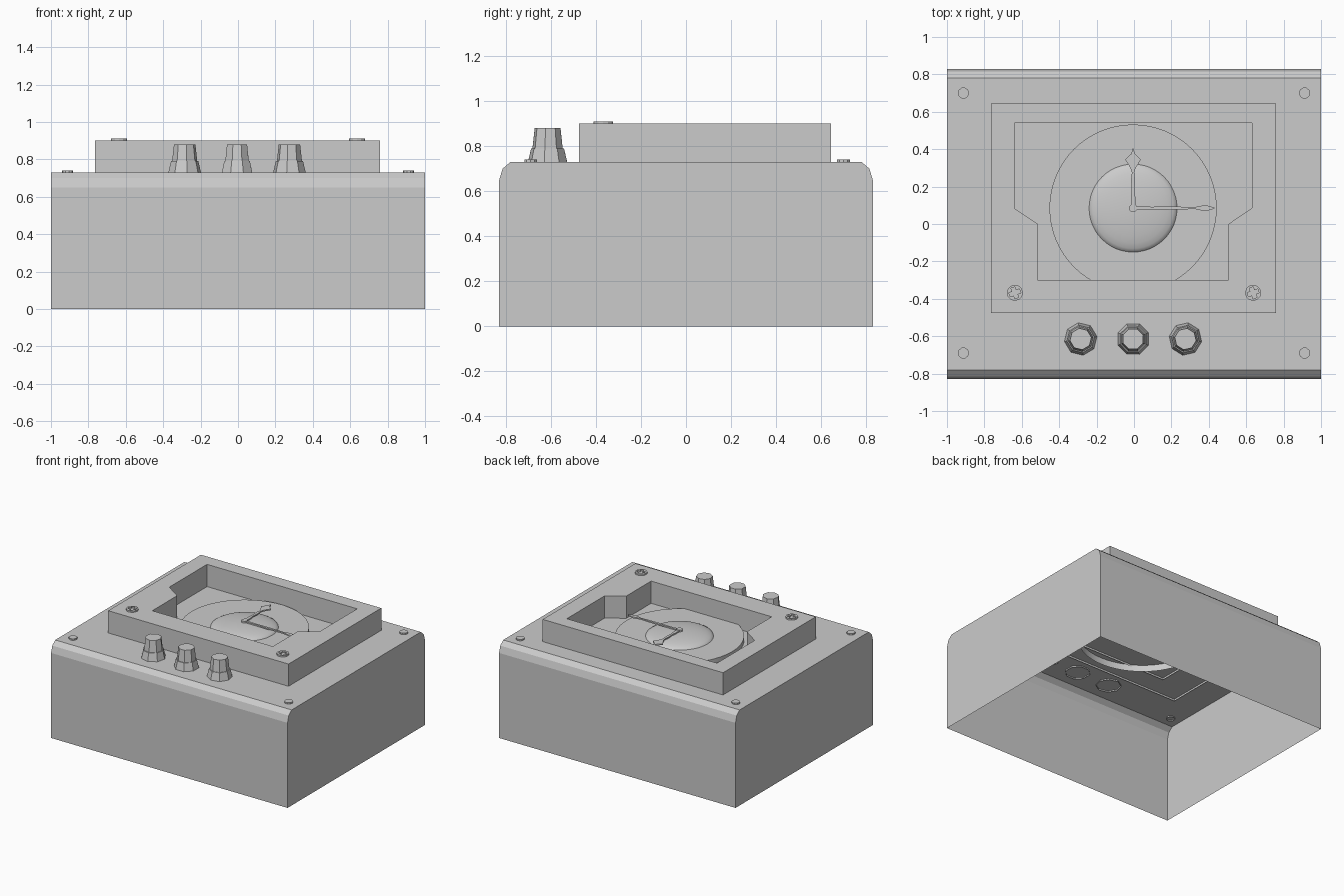
import bpy, bmesh, math
from mathutils import Vector

if "Cube" in bpy.data.objects:
    bpy.data.objects.remove(bpy.data.objects["Cube"])

grey = bpy.data.materials.new("plain_grey")
grey.diffuse_color = (0.6, 0.6, 0.6, 1)
grey.use_nodes = True
grey.node_tree.nodes["Principled BSDF"].inputs["Base Color"].default_value = grey.diffuse_color


def finish(name, bm, smooth=False):
    me = bpy.data.meshes.new(name)
    bm.to_mesh(me)
    bm.free()
    me.materials.append(grey)
    ob = bpy.data.objects.new(name, me)
    bpy.context.collection.objects.link(ob)
    if smooth:
        bpy.ops.object.select_all(action='DESELECT')
        ob.select_set(True)
        bpy.context.view_layer.objects.active = ob
        bpy.ops.object.shade_smooth_by_angle(angle=math.radians(35))
    return ob


def circle(cx, cy, r, n, turn=0.0):
    return [(cx + r * math.cos(turn + math.tau * i / n),
             cy + r * math.sin(turn + math.tau * i / n)) for i in range(n)]


def wall(bm, low, high):
    n = len(low)
    for i in range(n):
        j = (i + 1) % n
        bm.faces.new((low[i], low[j], high[j], high[i]))


def prism(name, outer, z0, z1, hole=None, smooth=False):
    """Upright walls with a top cap, open below; outlines run counter-clockwise."""
    bm = bmesh.new()
    edges = []
    for loop in [outer] + ([hole[::-1]] if hole else []):
        low = [bm.verts.new((x, y, z0)) for x, y in loop]
        high = [bm.verts.new((x, y, z1)) for x, y in loop]
        wall(bm, low, high)
        edges += [bm.edges.get((high[i - 1], high[i])) for i in range(len(high))]
    if hole:
        bmesh.ops.triangle_fill(bm, use_beauty=True, use_dissolve=False,
                                edges=edges, normal=Vector((0, 0, 1)))
    else:
        bm.faces.new(high)
    return finish(name, bm, smooth)


def lathe(name, cx, cy, rings, n, turn=0.0, smooth=False):
    """Stack of (radius, z) rings with a cap on the last one."""
    bm = bmesh.new()
    prev = None
    for r, z in rings:
        cur = [bm.verts.new((x, y, z)) for x, y in circle(cx, cy, r, n, turn)]
        if prev:
            wall(bm, prev, cur)
        prev = cur
    bm.faces.new(prev)
    return finish(name, bm, smooth)


# Case: bevelled side profile run along x, open underneath
half = [(0.83, 0), (0.83, 0.65), (0.815, 0.70), (0.78, 0.73)]
profile = half + [(-y, z) for y, z in reversed(half)]
bm = bmesh.new()
right = [bm.verts.new((1, y, z)) for y, z in profile]
left = [bm.verts.new((-1, y, z)) for y, z in profile]
for i in range(len(profile) - 1):
    bm.faces.new((right[i], right[i + 1], left[i + 1], left[i]))
bm.faces.new(right)
bm.faces.new(left[::-1])
finish("case", bm)

# Raised frame with stepped window
window = [(-0.515, -0.30), (0.505, -0.30), (0.505, 0.0), (0.63, 0.085),
          (0.63, 0.54), (-0.64, 0.54), (-0.64, 0.085), (-0.515, 0.0)]
prism("frame", [(-0.765, -0.475), (0.76, -0.475), (0.76, 0.645), (-0.765, 0.645)],
      0.715, 0.90, window)

# Dial disc and its central dome
cx, cy = -0.005, 0.085
prism("dial_disc", circle(cx, cy, 0.447, 64), 0.68, 0.765, smooth=True)
dome = [(0.238 * math.cos(a), 0.76 + 0.045 * math.sin(a))
        for a in [math.radians(d) for d in (0, 12, 25, 38, 51, 64, 76, 86)]]
lathe("dial_dome", cx, cy, dome, 48, smooth=True)


# Hands: mirrored outline of (distance, half width) along a direction
def hand(name, outline, angle, z):
    pts = [(d, -w) for d, w in outline] + [(d, w) for d, w in reversed(outline)]
    c, s = math.cos(angle), math.sin(angle)
    prism(name, [(cx + d * c - w * s, cy + d * s + w * c) for d, w in pts], z - 0.01, z)


hand("hour_hand", [(0, 0.012), (0.06, 0.012), (0.10, 0.007), (0.15, 0.011), (0.19, 0.006),
                   (0.215, 0.014), (0.26, 0.042), (0.29, 0.010), (0.318, 0.002)],
     math.pi / 2, 0.815)
hand("minute_hand", [(0, 0.010), (0.10, 0.007), (0.20, 0.009), (0.33, 0.005),
                     (0.385, 0.017), (0.435, 0.003)], 0, 0.813)
prism("hand_pivot", circle(cx, cy, 0.022, 12), 0.80, 0.818)

# Control knobs: octagonal skirt and tapered grip
for i, (x, turn) in enumerate([(-0.285, 0.15), (-0.005, 0.39), (0.275, 0.62)]):
    lathe(f"knob_{i + 1}", x, -0.615,
          [(0.088, 0.72), (0.088, 0.73), (0.074, 0.79), (0.068, 0.79), (0.058, 0.88)],
          8, turn)

# Screws: plain heads on the case, cross-slotted heads on the frame
cross = [(0.011, 0.011), (0.011, 0.03), (-0.011, 0.03), (-0.011, 0.011),
         (-0.03, 0.011), (-0.03, -0.011), (-0.011, -0.011), (-0.011, -0.03),
         (0.011, -0.03), (0.011, -0.011), (0.03, -0.011), (0.03, 0.011)]
for side, sx in (("left", -1), ("right", 1)):
    for end, y in (("front", -0.69), ("back", 0.70)):
        prism(f"case_screw_{end}_{side}", circle(sx * 0.912, y, 0.03, 10), 0.72, 0.741)
    x, y = sx * 0.637, -0.368
    c, s = math.cos(0.35), math.sin(0.35)
    slot = [(x + a * c - b * s, y + a * s + b * c) for a, b in cross]
    prism(f"frame_screw_{side}", circle(x, y, 0.043, 12), 0.895, 0.911, slot)
